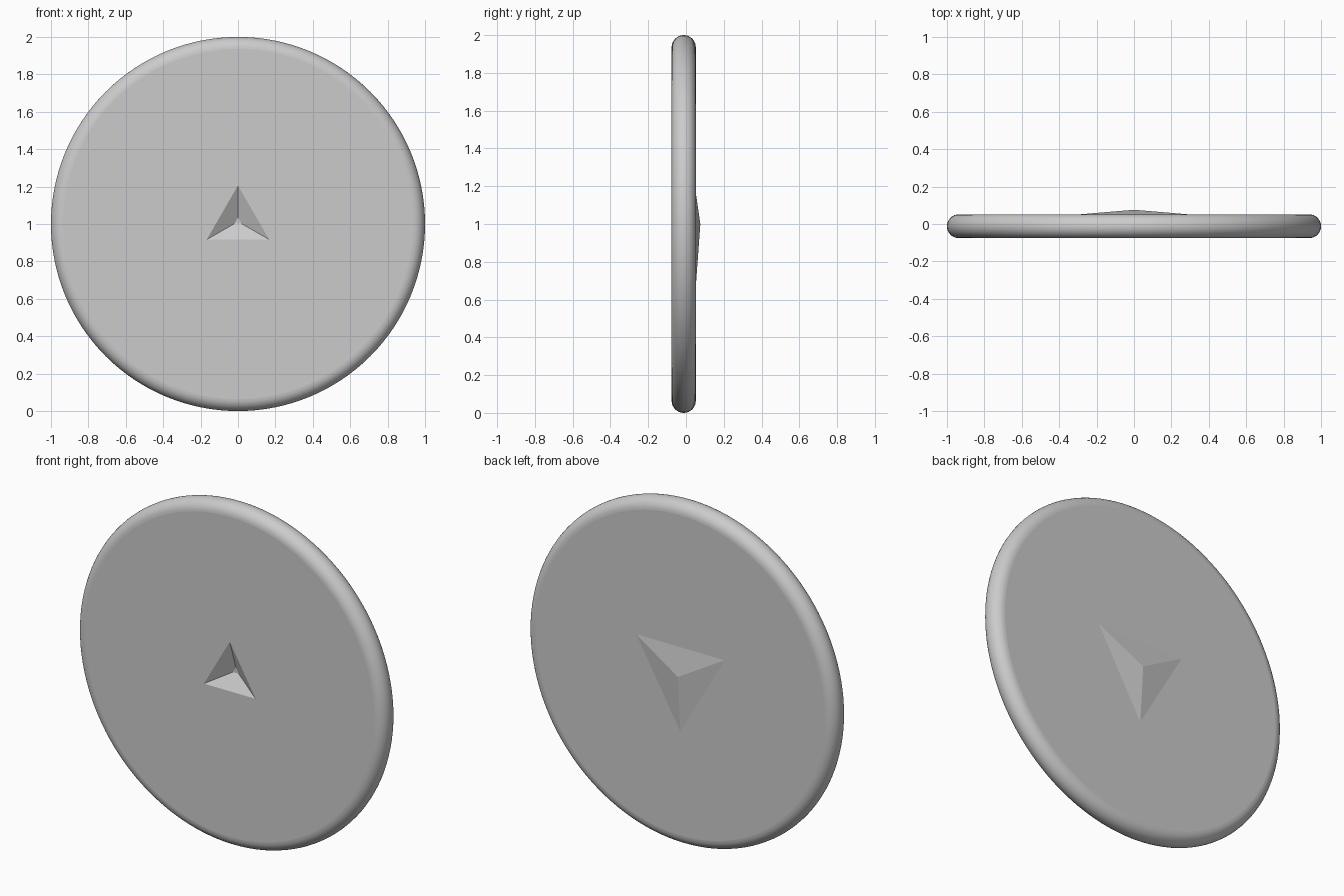
import bpy, bmesh, math

if "Cube" in bpy.data.objects:
    bpy.data.objects.remove(bpy.data.objects["Cube"])

FRONT, BACK, CZ = -0.076, 0.052, 1.0


def finish(name, bm):
    bmesh.ops.recalc_face_normals(bm, faces=bm.faces[:])
    mesh = bpy.data.meshes.new(name)
    bm.to_mesh(mesh)
    bm.free()
    ob = bpy.data.objects.new(name, mesh)
    bpy.context.collection.objects.link(ob)
    return ob


def lofted(name, rings, sides, start=math.pi / 2, cz=CZ, smooth=False, cap_first=True):
    """Stack polygon rings given as (radius, y) along y, flat caps at the ends."""
    bm = bmesh.new()
    loops = []
    for r, y in rings:
        loops.append([bm.verts.new((r * math.cos(start + k * math.tau / sides), y,
                                    cz + r * math.sin(start + k * math.tau / sides)))
                      for k in range(sides)])
    for a, b in zip(loops, loops[1:]):
        for k in range(sides):
            j = (k + 1) % sides
            bm.faces.new((a[k], a[j], b[j], b[k])).smooth = smooth
    if cap_first:
        bm.faces.new(loops[0])
    bm.faces.new(loops[-1])
    if not cap_first:
        bmesh.ops.remove_doubles(bm, verts=bm.verts[:], dist=1e-4)
    return finish(name, bm)


# Round disc with a half-round rim
rr = (BACK - FRONT) / 2
mid = (BACK + FRONT) / 2
profile = [(1 - rr + rr * math.cos(t), mid + rr * math.sin(t))
           for t in (-math.pi / 2 + math.pi * i / 16 for i in range(17))]
disc = lofted("disc", profile, 128, smooth=True)

# Three-sided recess in the front, point up
depth, r0, r1 = 0.056, 0.193, 0.022
slope = (r0 - r1) / depth
cutter = lofted("recess_cutter",
                [(r0 + slope * 0.05, FRONT - 0.05), (r1, FRONT + depth)],
                3, cz=1.013)
cutter.hide_render = True
cutter.hide_viewport = True
cut = disc.modifiers.new("recess", 'BOOLEAN')
cut.operation = 'DIFFERENCE'
cut.solver = 'EXACT'
cut.object = cutter

# Low three-sided pyramid on the back, point down
bm = bmesh.new()
base = [bm.verts.new((0.33 * math.cos(a), BACK, CZ + 0.33 * math.sin(a)))
        for a in (-math.pi / 2 + k * math.tau / 3 for k in range(3))]
tip = bm.verts.new((0, 0.076, CZ))
bm.faces.new(base)
for k in range(3):
    bm.faces.new((base[k], base[(k + 1) % 3], tip))
finish("back_pyramid", bm)
